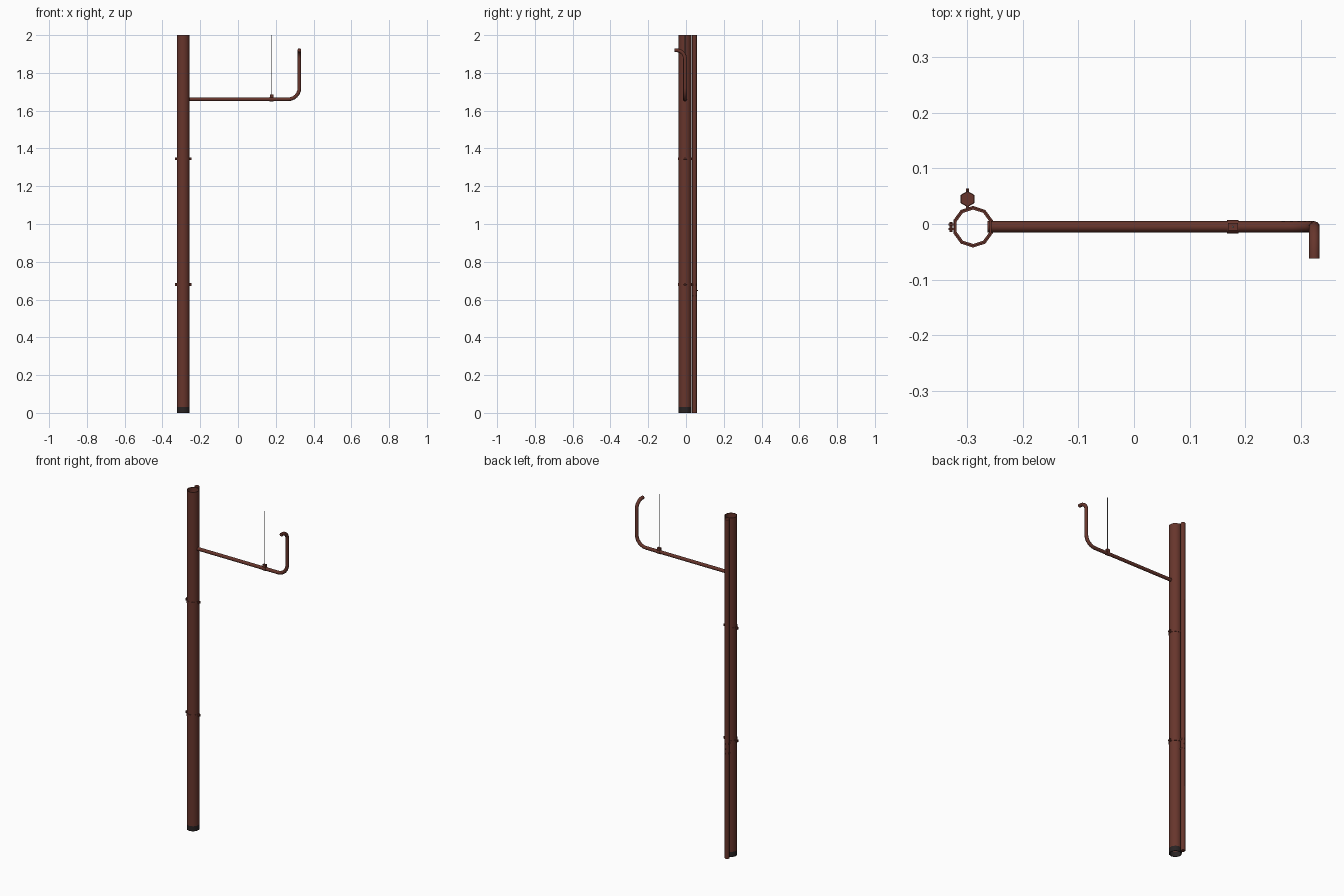
import bpy, bmesh, math
from mathutils import Vector

if "Cube" in bpy.data.objects:
    bpy.data.objects.remove(bpy.data.objects["Cube"])


def material(name, r, g, b):
    m = bpy.data.materials.new(name)
    m.diffuse_color = (r, g, b, 1)
    m.use_nodes = True
    m.node_tree.nodes["Principled BSDF"].inputs["Base Color"].default_value = m.diffuse_color
    return m


RUST = material("rust_brown", 0.135, 0.036, 0.025)
DARK = material("dark_grey", 0.022, 0.017, 0.017)
GREY = material("wire_grey", 0.17, 0.17, 0.17)
PX, PY = -0.29, -0.005          # pole axis
AX = -0.005                     # y of the arm


def finish(bm, name, mats, smooth=None):
    bmesh.ops.recalc_face_normals(bm, faces=bm.faces)
    me = bpy.data.meshes.new(name)
    bm.to_mesh(me)
    bm.free()
    ob = bpy.data.objects.new(name, me)
    bpy.context.collection.objects.link(ob)
    for m in mats:
        me.materials.append(m)
    if smooth:
        bpy.ops.object.select_all(action='DESELECT')
        ob.select_set(True)
        bpy.context.view_layer.objects.active = ob
        bpy.ops.object.shade_smooth_by_angle(angle=math.radians(smooth))
    return ob


def hollow(name, outer, inner, levels, sides, mats, dark_below=-1.0):
    """Open tube on the pole axis with wall thickness, vertex at +y."""
    bm = bmesh.new()
    profile = [(outer, z) for z in levels] + [(inner, z) for z in reversed(levels)]
    rings = [[bm.verts.new((PX + r * math.sin(2 * math.pi * i / sides),
                            PY + r * math.cos(2 * math.pi * i / sides), z))
              for i in range(sides)] for r, z in profile]
    for a, b in zip(rings, rings[1:] + rings[:1]):
        for i in range(sides):
            j = (i + 1) % sides
            f = bm.faces.new((a[i], a[j], b[j], b[i]))
            f.material_index = int(f.calc_center_median().z < dark_below)
    return finish(bm, name, mats, 40)


def sweep(name, pts, radius, sides, mat, smooth=50, phase=0.0):
    """Capped round tube along a path."""
    bm = bmesh.new()
    pts = [Vector(p) for p in pts]
    rings = []
    n = None
    for i, p in enumerate(pts):
        t = (pts[min(i + 1, len(pts) - 1)] - pts[max(i - 1, 0)]).normalized()
        if n is None:
            n = Vector((0, 1, 0)) if abs(t.y) < 0.9 else Vector((0, 0, 1))
        n = (n - t * n.dot(t)).normalized()
        b = t.cross(n)
        rings.append([bm.verts.new(p + radius * (n * math.cos(phase + 2 * math.pi * k / sides)
                                                 + b * math.sin(phase + 2 * math.pi * k / sides)))
                      for k in range(sides)])
    for a, c in zip(rings, rings[1:]):
        for k in range(sides):
            j = (k + 1) % sides
            bm.faces.new((a[k], a[j], c[j], c[k]))
    bm.faces.new(rings[0])
    bm.faces.new(rings[-1])
    return finish(bm, name, [mat], smooth)


def box(name, center, size, mat):
    bm = bmesh.new()
    bmesh.ops.create_cube(bm, size=1)
    for v in bm.verts:
        v.co = Vector([c + s * q for c, s, q in zip(center, size, v.co)])
    return finish(bm, name, [mat])


# main pole, open at both ends, with a dark foot
hollow("main_pole", 0.035, 0.031, (0.0, 0.03, 2.0), 10, [RUST, DARK], 0.03)

# two band clamps with bolted ears on both sides
for tag, z in (("lower", 0.68), ("upper", 1.345)):
    hollow(tag + "_band", 0.0375, 0.034, (z - 0.007, z + 0.007), 10, [RUST])
    for side, s in (("left", -1), ("right", 1)):
        x = PX + s * 0.039
        for k in (-1, 1):
            box(f"{tag}_{side}_ear", (x, PY + k * 0.004, z), (0.011, 0.003, 0.014), RUST)
        sweep(f"{tag}_{side}_bolt", [(x + s * 0.001, PY - 0.009, z), (x + s * 0.001, PY + 0.009, z)],
              0.003, 6, RUST)

# thin hexagonal conduit behind the pole
sweep("conduit", [(-0.30, 0.045, 0), (-0.30, 0.045, 2)], 0.0135, 6, RUST, 65)
# conduit holder below the lower band
sweep("conduit_sleeve", [(-0.30, 0.045, 0.617), (-0.30, 0.045, 0.625)], 0.0145, 6, RUST)
sweep("conduit_clip", [(-0.30, 0.045, 0.673), (-0.30, 0.045, 0.685)], 0.0145, 6, RUST)
box("conduit_clip_bridge", (-0.30, 0.03, 0.679), (0.006, 0.012, 0.01), RUST)
sweep("conduit_screw", [(-0.30, 0.05, 0.648), (-0.30, 0.064, 0.648)], 0.003, 6, RUST)

# arm: horizontal run, rounded corner, riser, forward hook
R, H = 0.06, 0.045
X, Z, TOP = 0.325, 1.66, 1.92
path = [(-0.264, AX, Z)]
for i in range(7):
    a = math.pi / 2 * i / 6
    path.append((X - R + R * math.sin(a), AX, Z + R - R * math.cos(a)))
for i in range(6):
    a = math.pi / 2 * i / 5
    path.append((X, AX - H + H * math.cos(a), TOP - H + H * math.sin(a)))
path.append((X, -0.062, TOP))
sweep("arm", path, 0.01, 10, RUST)

# wire clamp on the arm and the wire going up
sweep("wire_clamp_ring", [(0.168, AX, Z), (0.188, AX, Z)], 0.0118, 10, RUST)
box("wire_clamp_block", (0.178, AX, 1.677), (0.018, 0.014, 0.016), RUST)
sweep("wire", [(0.178, AX, 1.68), (0.178, AX, 2.0)], 0.002, 6, GREY)
